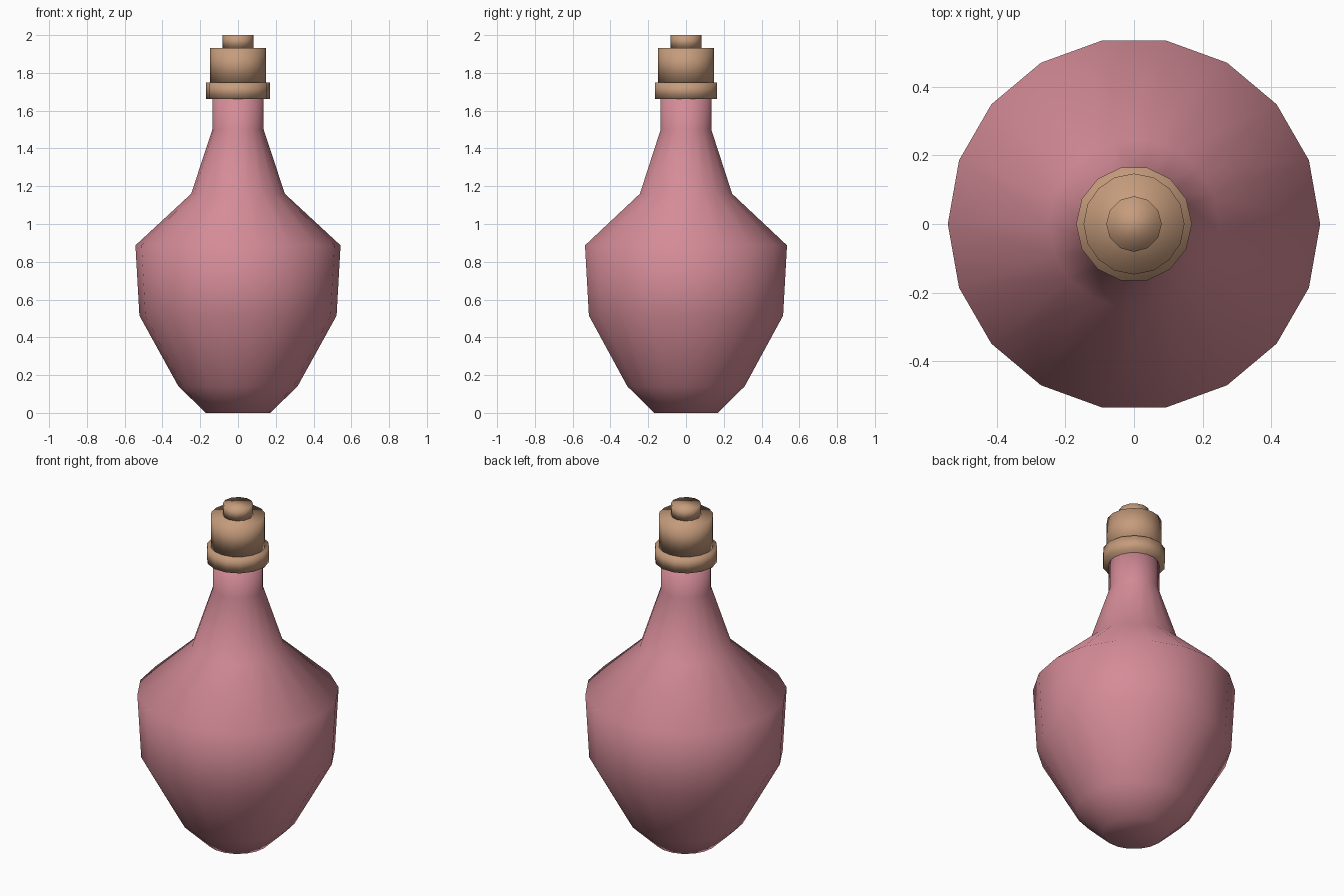
import bpy, bmesh, math

if "Cube" in bpy.data.objects:
    bpy.data.objects.remove(bpy.data.objects["Cube"])


def material(name, rgb):
    m = bpy.data.materials.new(name)
    m.diffuse_color = (*rgb, 1)
    m.use_nodes = True
    m.node_tree.nodes["Principled BSDF"].inputs["Base Color"].default_value = m.diffuse_color
    return m


def lathe(name, profile, sides, mat):
    """Revolve (radius, z) points around z, cap both ends, shade smooth."""
    bm = bmesh.new()
    rings = [[bm.verts.new((r * math.cos(math.tau * i / sides),
                            r * math.sin(math.tau * i / sides), z))
              for i in range(sides)] for r, z in profile]
    for low, high in zip(rings, rings[1:]):
        for i in range(sides):
            j = (i + 1) % sides
            bm.faces.new((low[i], low[j], high[j], high[i]))
    bm.faces.new(rings[0][::-1])
    bm.faces.new(rings[-1])
    for f in bm.faces:
        f.smooth = True
    mesh = bpy.data.meshes.new(name)
    bm.to_mesh(mesh)
    bm.free()
    mesh.materials.append(mat)
    ob = bpy.data.objects.new(name, mesh)
    bpy.context.collection.objects.link(ob)
    return ob


pink = material("pink glass", (0.66, 0.26, 0.31))
cork = material("cork brown", (0.56, 0.33, 0.20))

# Bottle: foot, belly, shoulder and neck
lathe("bottle_body", [(0.17, 0), (0.315, 0.14), (0.522, 0.515), (0.543, 0.887),
                      (0.248, 1.16), (0.136, 1.50), (0.136, 1.70)], 18, pink)

# Stopper: collar, plug and top knob
lathe("stopper_collar", [(0.169, 1.663), (0.169, 1.75)], 14, cork)
lathe("stopper_plug", [(0.147, 1.75), (0.147, 1.933)], 16, cork)
lathe("stopper_knob", [(0.081, 1.933), (0.081, 2.0)], 12, cork)
